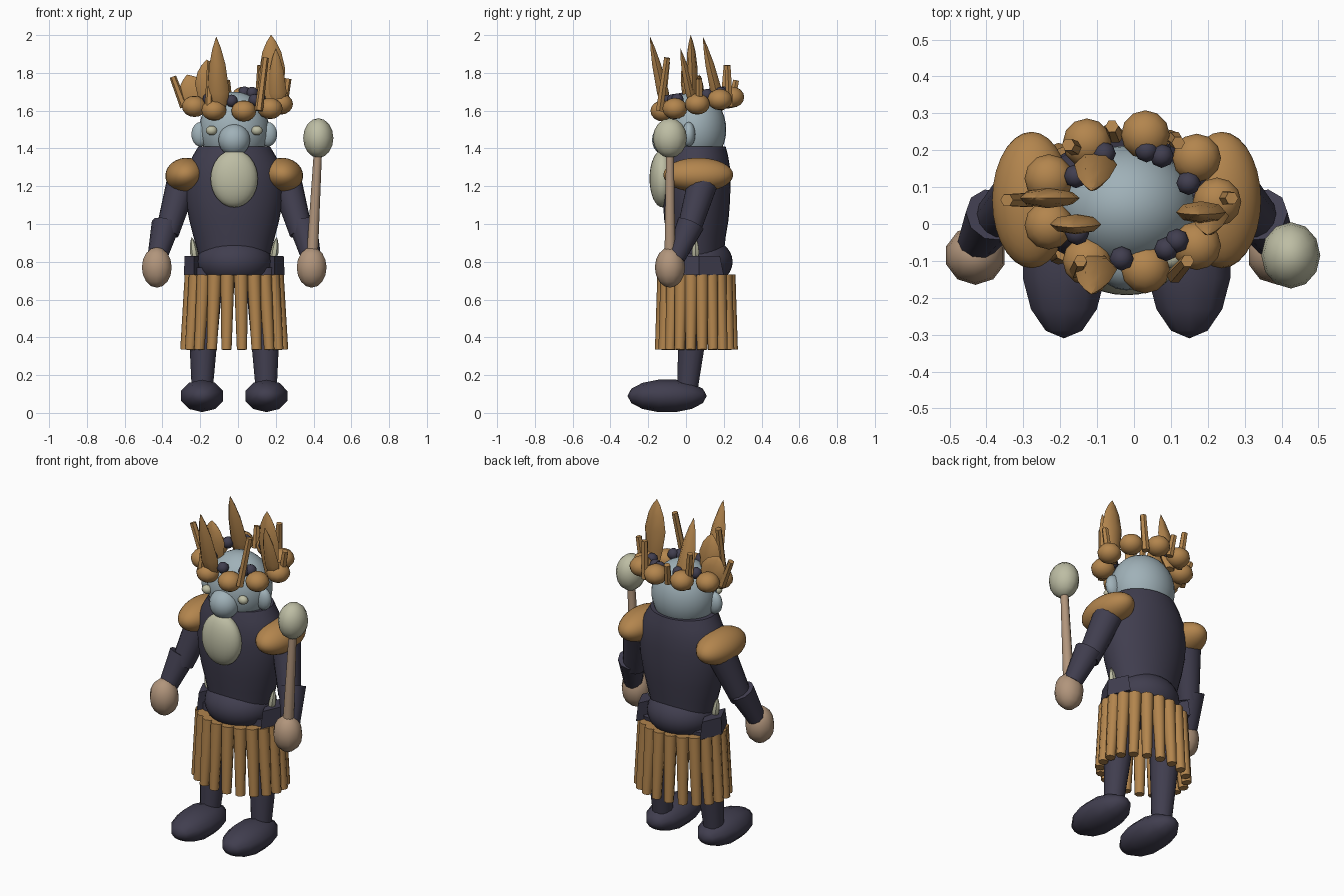
import bpy, bmesh, math
from mathutils import Vector, Matrix

if "Cube" in bpy.data.objects:
    bpy.data.objects.remove(bpy.data.objects["Cube"])

CX = -0.02  # body centre line


def material(name, rgb):
    m = bpy.data.materials.new(name)
    m.diffuse_color = (*rgb, 1)
    m.use_nodes = True
    m.node_tree.nodes["Principled BSDF"].inputs["Base Color"].default_value = m.diffuse_color
    return m


OCHRE = material("ochre", (0.45, 0.235, 0.075))
DARK = material("dark_indigo", (0.052, 0.048, 0.078))
BLUE = material("pale_blue", (0.35, 0.44, 0.48))
CREAM = material("cream", (0.51, 0.51, 0.37))
TAN = material("tan", (0.44, 0.30, 0.20))


def finish(bm, name, mat, matrix=None, angle=50):
    if matrix:
        bm.transform(matrix)
    bmesh.ops.recalc_face_normals(bm, faces=bm.faces)
    me = bpy.data.meshes.new(name)
    bm.to_mesh(me)
    bm.free()
    me.materials.append(mat)
    for p in me.polygons:
        p.use_smooth = True
    me.set_sharp_from_angle(angle=math.radians(angle))
    ob = bpy.data.objects.new(name, me)
    bpy.context.collection.objects.link(ob)
    return ob


def ball(name, mat, loc, rad, seg=24, rings=14, rot=None):
    """Ellipsoid; rot turns the sphere before it is scaled by a pre-oriented radius."""
    bm = bmesh.new()
    bmesh.ops.create_uvsphere(bm, u_segments=seg, v_segments=rings, radius=1)
    m = Matrix.Translation(loc)
    if rot:
        m = m @ rot
    return finish(bm, name, mat, m @ Matrix.Diagonal((*rad, 1)), 60)


def frame(a, b, turn=0.0):
    """Matrix at a with z towards b and x kept close to world x (turned about z)."""
    z = (Vector(b) - Vector(a)).normalized()
    y = z.cross(Vector((math.cos(turn), math.sin(turn), 0))).normalized()
    x = y.cross(z)
    return Matrix.Translation(a) @ Matrix((x, y, z)).transposed().to_4x4()


def lathe(name, mat, rows, seg, matrix, angle=50):
    """Closed loft of elliptic rings (height, x radius, y radius)."""
    bm = bmesh.new()
    loops = []
    for h, rx, ry in rows:
        loops.append([bm.verts.new((rx * math.cos(2 * math.pi * i / seg),
                                    ry * math.sin(2 * math.pi * i / seg), h)) for i in range(seg)])
    for lo, hi in zip(loops, loops[1:]):
        for i in range(seg):
            j = (i + 1) % seg
            bm.faces.new((lo[i], lo[j], hi[j], hi[i]))
    bm.faces.new(loops[0])
    bm.faces.new(loops[-1])
    return finish(bm, name, mat, matrix, angle)


def limb(name, mat, a, b, ra, rb, seg=12, flat=1.0):
    length = (Vector(b) - Vector(a)).length
    return lathe(name, mat, [(0, ra, ra * flat), (length, rb, rb * flat)], seg, frame(a, b))


def leaf(name, mat, a, b, width, thick, peak=0.5, seg=8, turn=0.0):
    """Pointed blade, widest at the given fraction of its length."""
    n = (Vector(b) - Vector(a)).length
    rows = [(0, .5), (peak * .5, .82), (peak, 1), (peak + (1 - peak) * .5, .74),
            (peak + (1 - peak) * .8, .38), (1, .02)]
    return lathe(name, mat, [(h * n, r * width, r * thick) for h, r in rows], seg, frame(a, b, turn))


# Torso and pelvis
lathe("torso", DARK, [(.80, .18, .14), (.93, .215, .155), (1.02, .238, .17), (1.12, .257, .178),
                      (1.22, .262, .181), (1.30, .25, .178), (1.36, .22, .168), (1.41, .19, .155)],
      32, Matrix.Translation((CX, .055, 0)), 40)
ball("pelvis", DARK, (CX, .055, .80), (.2, .192, .14), 28, 16)

# Head, face and beard
ball("head", BLUE, (CX, .045, 1.50), (.185, .168, .20), 28, 18)
ball("nose", BLUE, (CX, -.10, 1.445), (.085, .08, .085), 18, 12)
ball("beard", CREAM, (CX, -.125, 1.24), (.125, .068, .152), 24, 16)

# Parts repeated on both sides
for s, side in ((-1, "left"), (1, "right")):
    def at(x, y, z, s=s):
        return (CX + s * x, y, z)
    ball(side + "_ear", BLUE, at(.178, .015, 1.475), (.05, .035, .065), 14, 10)
    ball(side + "_eye", CREAM, at(.12, -.095, 1.495), (.03, .025, .025), 12, 8)
    ball(side + "_shoulder_pad", OCHRE, at(.258, .065, 1.26), (.107, .185, .09), 28, 16,
         Matrix.Rotation(s * .15, 4, 'Y'))
    limb(side + "_upper_arm", DARK, at(.265, .10, 1.26), at(.355, .01, .95), .085, .062, 14)
    limb(side + "_cuff", DARK, at(.362, .025, 1.0), at(.408, -.055, .82), .076, .052, 10)
    ball(side + "_hand", TAN, at(.41, -.085, .77), (.083, .08, .107), 10, 8)
    limb(side + "_leg", DARK, at(.155, .065, .76), at(.17, .005, .10), .10, .054, 14)
    # foot has its poles at heel and toe
    ball(side + "_foot", DARK, at(.17, -.10, .09), (.12, .088, .21), 10, 7,
         Matrix.Rotation(math.pi / 2, 4, 'X'))
    # flared hip flap and small trinket
    lathe(side + "_hip_flap", DARK, [(0, .055, .13), (.1, .05, .11)], 4,
          Matrix.Translation(at(.212, .07, .73)), 30)
    leaf(side + "_trinket", CREAM, at(.205, .05, .80), at(.225, .05, .93), .022, .022, .4, 6)

# Straw skirt strips
N = 20
for i in range(N):
    t = 2 * math.pi * (i + .5) / N
    c, s = math.cos(t), math.sin(t)
    limb("skirt_strip", OCHRE, (CX + .262 * c, .055 + .195 * s, .335),
         (CX + .228 * c, .055 + .172 * s, .73), .027, .037, 8)

# Mace held in the right hand
limb("mace_shaft", TAN, (.39, -.085, .78), (.425, -.085, 1.42), .031, .021, 10)
ball("mace_head", CREAM, (.425, -.085, 1.455), (.08, .09, .105), 12, 8)

# Wreath of large and small beads, tilted up towards the back
for i in range(9):
    t = math.radians(40 * i)
    y = .06 + .185 * math.sin(t)
    ball("wreath_bead", OCHRE, (-.01 + .235 * math.cos(t), y, 1.635 + .2 * (y - .06)),
         (.066, .066, .056), 12, 8)
for deg in (22, 60, 115, 150, 212, 262, 305, 318, 75):
    t = math.radians(deg)
    y = .055 + .15 * math.sin(t)
    ball("dark_bead", DARK, (-.01 + .17 * math.cos(t), y, 1.675 + .15 * (y - .06)),
         (.033, .033, .033), 8, 6)

# Tall spikes of the crown
leaf("front_spike", OCHRE, (-.10, -.10, 1.60), (-.115, -.19, 1.99), .058, .036, .25, 6)
leaf("back_spike", OCHRE, (-.10, .185, 1.60), (-.115, .09, 1.99), .058, .036, .25, 6)
leaf("side_spike", OCHRE, (.21, .04, 1.62), (.20, -.03, 1.93), .05, .03, .25, 6)

# Broad feathers
leaf("tall_feather", OCHRE, (.19, .04, 1.60), (.175, .025, 2.0), .068, .03, .55)
leaf("left_feather", OCHRE, (-.15, .01, 1.60), (-.165, -.01, 1.87), .07, .027, .55)
leaf("outer_feather", OCHRE, (-.19, .07, 1.58), (-.27, .07, 1.79), .085, .027, .55)

# Straight sticks
for a, b in (((.11, -.14, 1.60), (.145, -.10, 1.88)),
             ((-.155, -.13, 1.60), (-.145, -.10, 1.86)),
             ((-.15, .20, 1.62), (-.178, .215, 1.84)),
             ((-.05, .24, 1.64), (-.06, .265, 1.76)),
             ((.11, .23, 1.62), (.12, .22, 1.84)),
             ((.24, .07, 1.62), (.265, .07, 1.77)),
             ((-.285, .065, 1.62), (-.345, .065, 1.78))):
    limb("crown_stick", OCHRE, a, b, .022, .018, 6)
